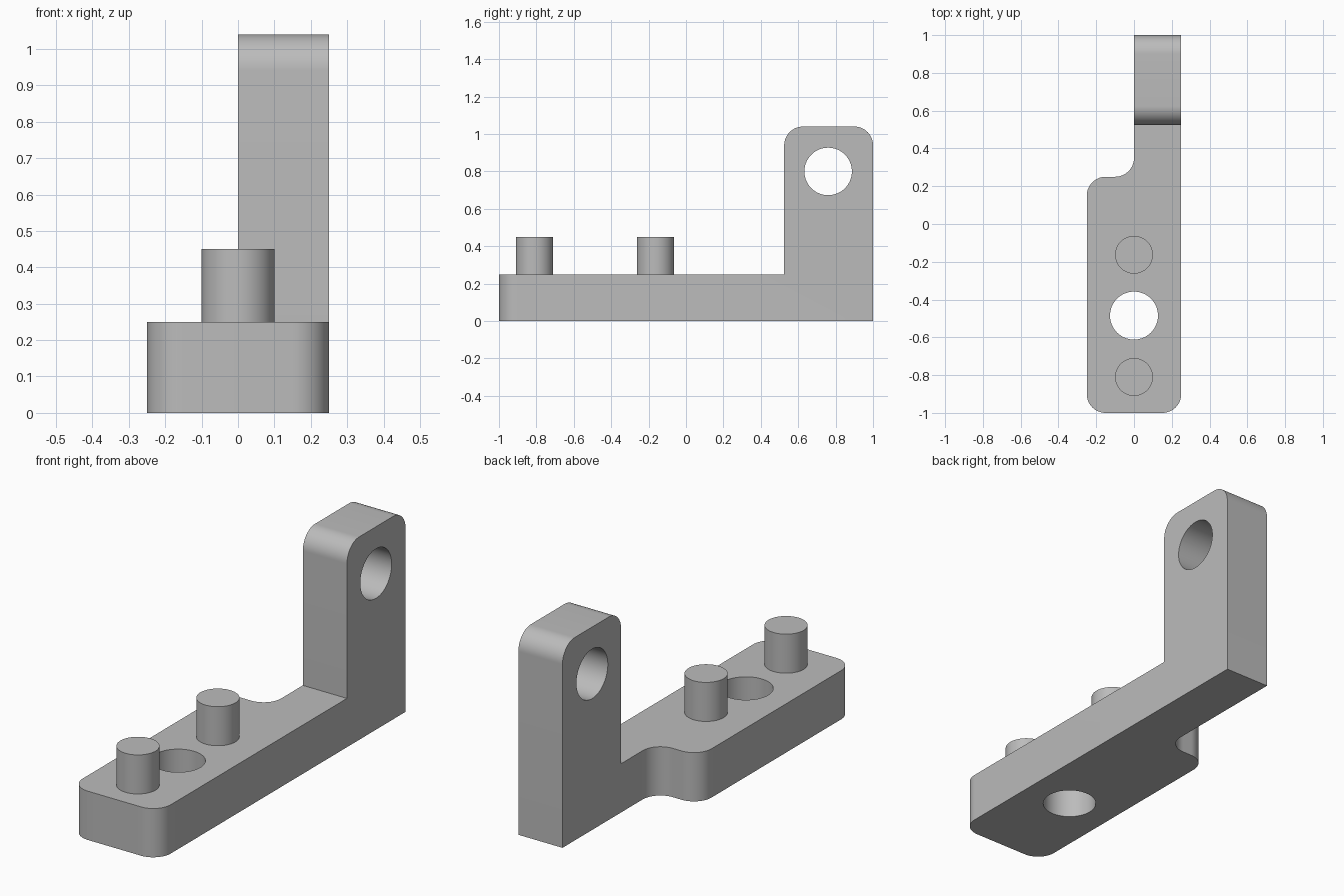
import bpy, bmesh
from math import sin, cos, pi, radians
from mathutils import Vector

cube = bpy.data.objects.get("Cube")
if cube:
    bpy.data.objects.remove(cube, do_unlink=True)

grey = bpy.data.materials.new("plain grey")
grey.use_nodes = True
grey.diffuse_color = (0.5, 0.5, 0.5, 1)
grey.node_tree.nodes["Principled BSDF"].inputs["Base Color"].default_value = (0.5, 0.5, 0.5, 1)

FILLET = 0.1
BASE_TOP = 0.25
HOLE_RADIUS = 0.127
PIN_RADIUS = 0.1
to_plan = lambda u, v, w: (u, v, w)   # outline in x, y, extruded along z
to_side = lambda u, v, w: (w, u, v)   # outline in y, z, extruded along x


def arc(cu, cv, r, start, end, steps=16):
    angles = [radians(start + (end - start) * i / steps) for i in range(steps + 1)]
    return [(cu + r * cos(a), cv + r * sin(a)) for a in angles]


def circle(cu, cv, r):
    return arc(cu, cv, r, 0, 360, 64)[:-1]


def extrude(name, outline, place, low, high, open_start=False):
    bm = bmesh.new()
    face = bm.faces.new([bm.verts.new(place(u, v, low)) for u, v in outline])
    result = bmesh.ops.extrude_face_region(bm, geom=[face], use_keep_orig=True)
    verts = [g for g in result["geom"] if isinstance(g, bmesh.types.BMVert)]
    bmesh.ops.translate(bm, verts=verts, vec=Vector(place(0, 0, high - low)))
    bmesh.ops.recalc_face_normals(bm, faces=bm.faces)
    if open_start:
        bmesh.ops.delete(bm, geom=[face], context='FACES_ONLY')
    mesh = bpy.data.meshes.new(name)
    bm.to_mesh(mesh)
    bm.free()
    mesh.materials.append(grey)
    obj = bpy.data.objects.new(name, mesh)
    bpy.context.collection.objects.link(obj)
    return obj


def select(obj):
    bpy.ops.object.select_all(action='DESELECT')
    obj.select_set(True)
    bpy.context.view_layer.objects.active = obj


def combine(target, tool, operation):
    select(target)
    mod = target.modifiers.new(operation.lower(), 'BOOLEAN')
    mod.operation, mod.object, mod.solver = operation, tool, 'EXACT'
    bpy.ops.object.modifier_apply(modifier=mod.name)
    bpy.data.objects.remove(tool, do_unlink=True)


# Bracket: L-shaped side profile trimmed by the rounded, stepped plan
side = [(-1.2, 0), (1, 0)]
side += arc(0.9, 0.94, FILLET, 0, 90)
side += arc(0.625, 0.94, FILLET, 90, 180)
side += [(0.525, BASE_TOP), (-1.2, BASE_TOP)]
bracket = extrude("bracket", side, to_side, -0.4, 0.4)

plan = arc(-0.15, -0.9, FILLET, 180, 270)
plan += arc(0.15, -0.9, FILLET, 270, 360)
plan += [(0.25, 1.2), (0, 1.2)]
plan += arc(-0.1, 0.35, FILLET, 0, -90)
plan += arc(-0.15, 0.15, FILLET, 90, 180)
combine(bracket, extrude("plan_trim", plan, to_plan, -0.2, 1.3), 'INTERSECT')

# Through holes in the base and the upright
base_hole = extrude("base_hole", circle(0, -0.485, HOLE_RADIUS), to_plan, -0.2, 0.6)
combine(bracket, base_hole, 'DIFFERENCE')
upright_hole = extrude("upright_hole", circle(0.76, 0.8, HOLE_RADIUS), to_side, -0.4, 0.4)
combine(bracket, upright_hole, 'DIFFERENCE')

# Locating pins on the base
pins = [extrude(name, circle(0, y, PIN_RADIUS), to_plan, BASE_TOP, 0.45, open_start=True)
        for name, y in (("front_pin", -0.81), ("rear_pin", -0.163))]

for obj in [bracket] + pins:
    select(obj)
    bpy.ops.object.shade_smooth_by_angle(angle=radians(30))
